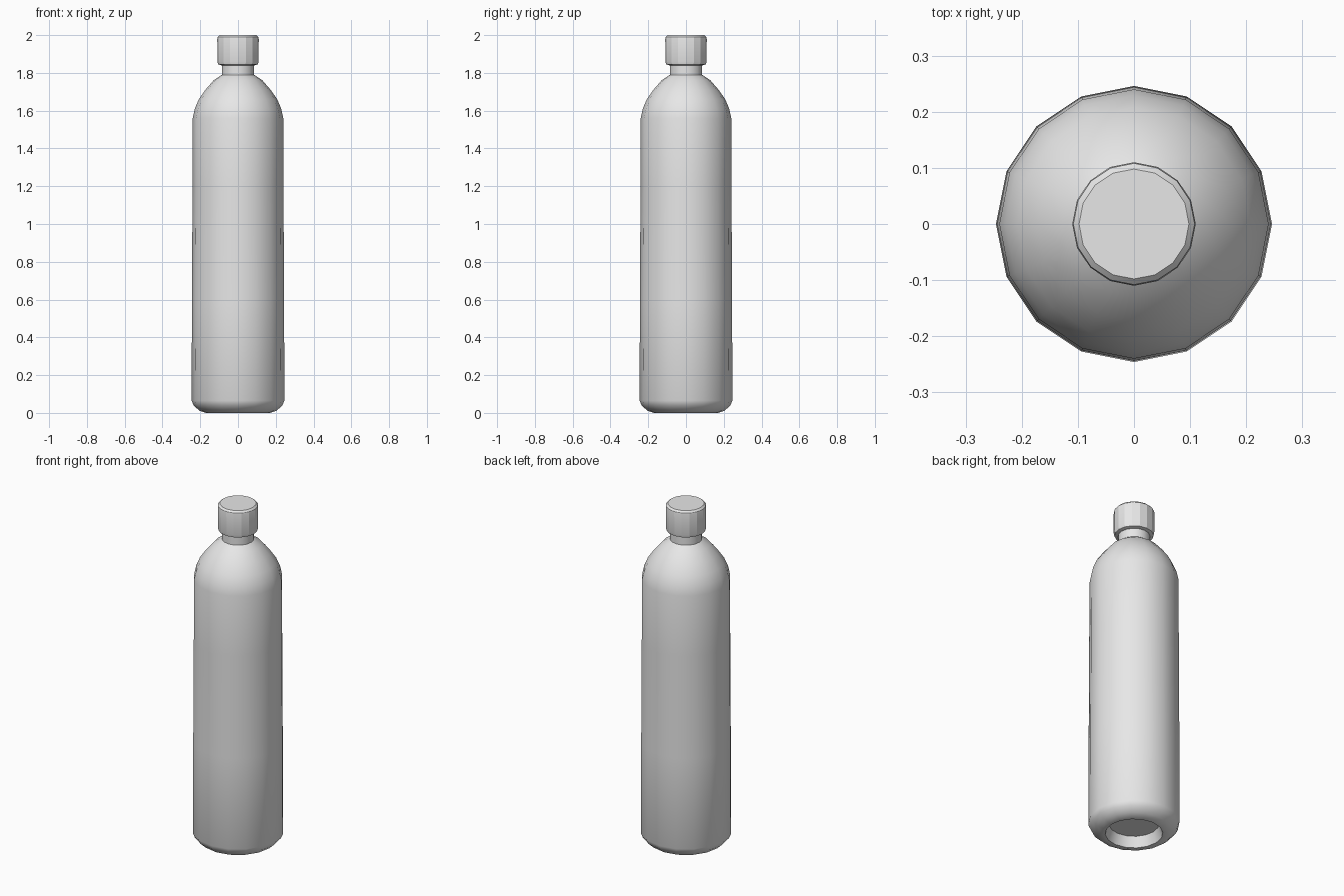
import bpy
import bmesh
from math import cos, sin, tau, radians

SIDES = 16

cube = bpy.data.objects.get("Cube")
if cube:
    bpy.data.objects.remove(cube, do_unlink=True)

grey = bpy.data.materials.new("light_grey")
grey.use_nodes = True
colour = (0.8, 0.8, 0.8, 1)
grey.diffuse_color = colour
grey.node_tree.nodes["Principled BSDF"].inputs["Base Color"].default_value = colour


def lathe(name, profile, sharp_angle):
    """Turn (radius, height) points around z and close both ends."""
    bm = bmesh.new()
    rings = [[bm.verts.new((r * cos(tau * i / SIDES), r * sin(tau * i / SIDES), z))
              for i in range(SIDES)] for r, z in profile]
    for low, high in zip(rings, rings[1:]):
        for i in range(SIDES):
            j = (i + 1) % SIDES
            bm.faces.new((low[i], low[j], high[j], high[i]))
    bm.faces.new(rings[0][::-1])
    bm.faces.new(rings[-1])
    bmesh.ops.recalc_face_normals(bm, faces=bm.faces)
    mesh = bpy.data.meshes.new(name)
    bm.to_mesh(mesh)
    bm.free()
    mesh.materials.append(grey)
    obj = bpy.data.objects.new(name, mesh)
    bpy.context.collection.objects.link(obj)
    bpy.ops.object.select_all(action="DESELECT")
    obj.select_set(True)
    bpy.context.view_layer.objects.active = obj
    bpy.ops.object.shade_smooth_by_angle(angle=radians(sharp_angle))
    return obj


# Bottle with recessed base, tall wall, domed shoulder and neck
lathe("bottle_body", [
    (0.135, 0.06), (0.155, 0.0), (0.17, 0.0), (0.205, 0.012), (0.235, 0.04),
    (0.246, 0.065), (0.244, 0.6), (0.241, 1.2), (0.24, 1.56),
    (0.229, 1.61), (0.208, 1.66), (0.173, 1.71), (0.128, 1.762),
    (0.086, 1.79), (0.086, 1.87)], 35)

# Screw cap with chamfered rims
lathe("screw_cap", [
    (0.088, 1.84), (0.105, 1.845), (0.109, 1.86), (0.11, 1.98),
    (0.108, 1.99), (0.098, 2.0)], 20)
